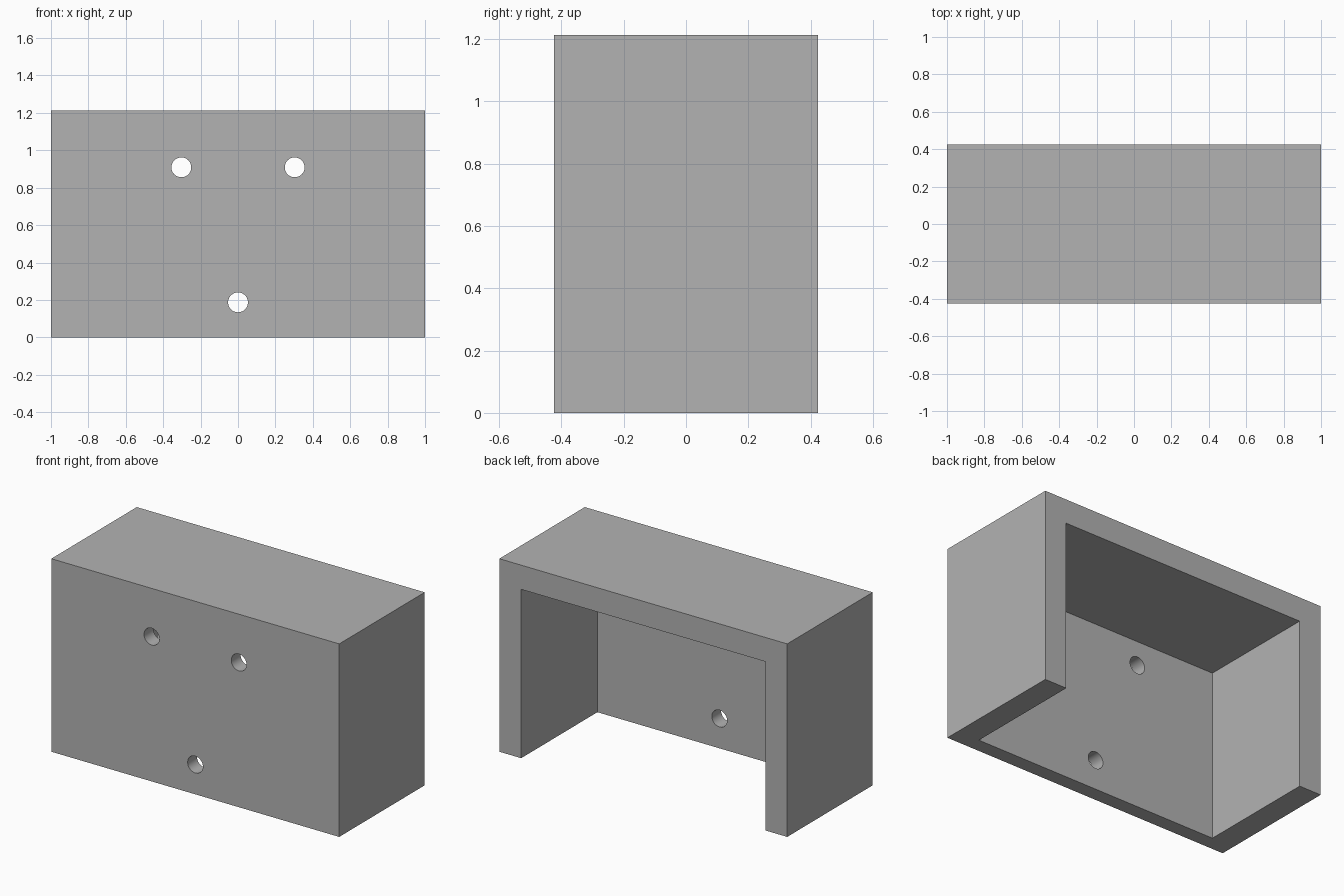
import bpy
import math

old = bpy.data.objects.get("Cube")
if old:
    bpy.data.objects.remove(old, do_unlink=True)

# Overall size and wall thicknesses
WIDTH, DEPTH, HEIGHT = 2.0, 0.848, 1.212
WALL, FRONT_WALL = 0.152, 0.092
HOLE_RADIUS = 0.053
HOLES = [(-0.303, 0.909), (0.303, 0.909), (0, 0.187)]

grey = bpy.data.materials.new("plain_grey")
grey.use_nodes = True
colour = (0.45, 0.45, 0.45, 1)
grey.diffuse_color = colour
grey.node_tree.nodes["Principled BSDF"].inputs["Base Color"].default_value = colour


def box(name, low, high):
    centre = [(a + b) / 2 for a, b in zip(low, high)]
    bpy.ops.mesh.primitive_cube_add(size=1, location=centre)
    obj = bpy.context.object
    obj.name = name
    obj.scale = [b - a for a, b in zip(low, high)]
    bpy.ops.object.transform_apply(location=True, rotation=True, scale=True)
    obj.data.materials.append(grey)
    return obj


def cut(target, cutter):
    mod = target.modifiers.new("cut", "BOOLEAN")
    mod.operation = "DIFFERENCE"
    mod.solver = "EXACT"
    mod.object = cutter
    cutter.hide_render = True
    bpy.context.view_layer.objects.active = target
    bpy.ops.object.modifier_apply(modifier=mod.name)
    bpy.data.objects.remove(cutter, do_unlink=True)


# Solid housing
half_w, half_d = WIDTH / 2, DEPTH / 2
housing = box("housing", (-half_w, -half_d, 0), (half_w, half_d, HEIGHT))

# Cavity open at the back and underneath
cut(housing, box("cavity_cutter",
                 (WALL - half_w, FRONT_WALL - half_d, -WALL),
                 (half_w - WALL, half_d + WALL, HEIGHT - WALL)))

# Screw holes through the front wall
for x, z in HOLES:
    bpy.ops.mesh.primitive_cylinder_add(
        vertices=48, radius=HOLE_RADIUS, depth=FRONT_WALL * 3,
        location=(x, -half_d + FRONT_WALL / 2, z), rotation=(math.pi / 2, 0, 0))
    drill = bpy.context.object
    drill.name = "hole_cutter"
    drill.data.materials.append(grey)
    cut(housing, drill)

# Round hole walls, crisp housing edges
bpy.ops.object.select_all(action="DESELECT")
housing.select_set(True)
bpy.context.view_layer.objects.active = housing
bpy.ops.object.shade_smooth_by_angle(angle=math.radians(30))
